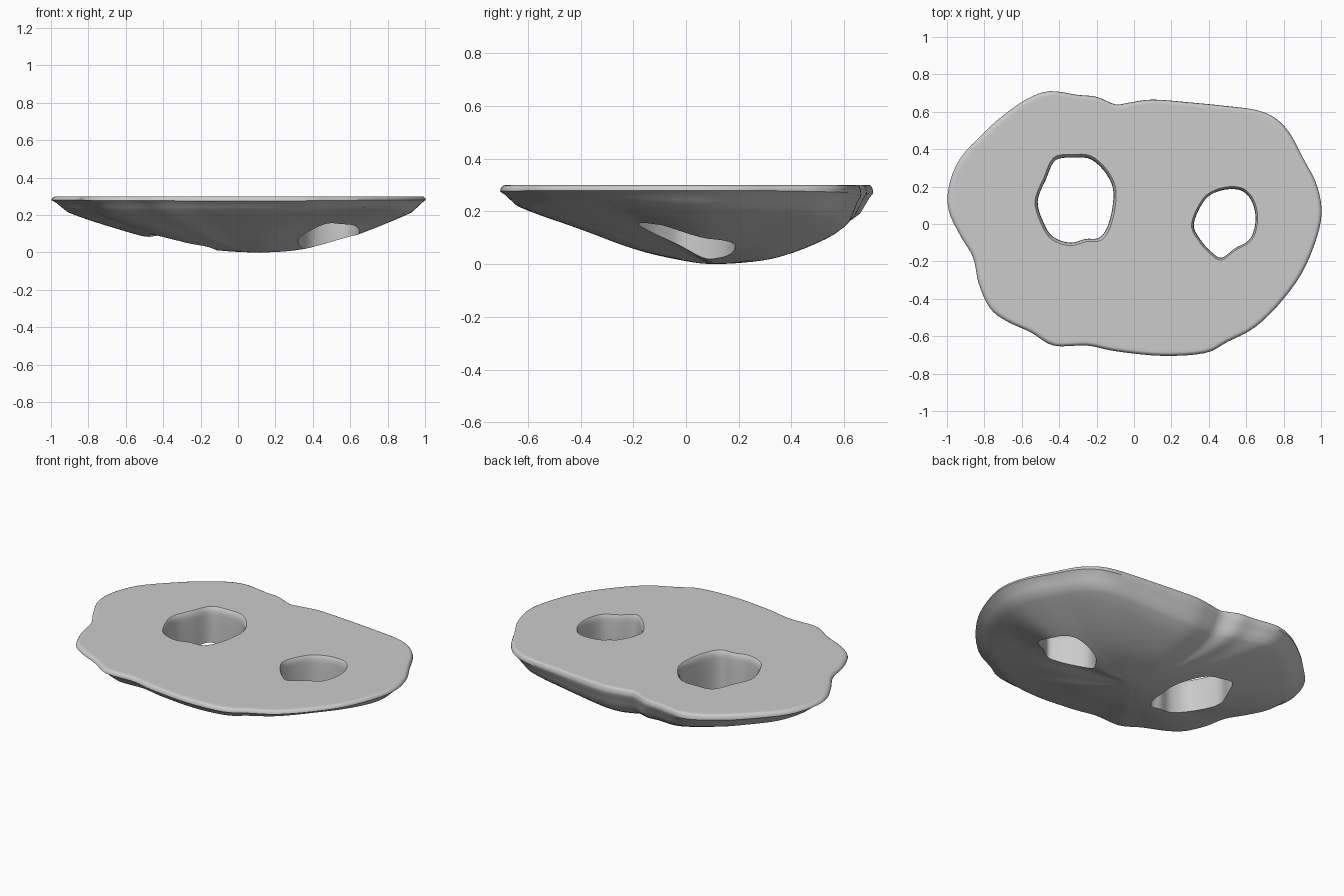
import bpy, bmesh, math
from mathutils import Vector

if "Cube" in bpy.data.objects:
    bpy.data.objects.remove(bpy.data.objects["Cube"])

CENTER = Vector((0.1, 0.1))
TOP = 0.3

OUTLINE = [(1, .02), (.98, .2), (.9, .36), (.83, .49), (.75, .57), (.65, .61), (.5, .63),
           (.3, .65), (.1, .665), (-.02, .65), (-.1, .64), (-.2, .68), (-.3, .69),
           (-.45, .71), (-.57, .67), (-.7, .58), (-.8, .49), (-.93, .35), (-.99, .2),
           (-.99, .07), (-.93, -.06), (-.86, -.18), (-.83, -.32), (-.77, -.45),
           (-.68, -.52), (-.55, -.58), (-.43, -.65), (-.25, -.65), (-.1, -.68),
           (.15, -.705), (.38, -.69), (.5, -.63), (.65, -.55), (.8, -.4), (.92, -.22)]
LEFT_HOLE = [(-.11, .17), (-.15, .27), (-.23, .345), (-.32, .355), (-.42, .34),
             (-.47, .24), (-.515, .12), (-.48, 0), (-.43, -.07), (-.34, -.1),
             (-.26, -.08), (-.18, -.07), (-.13, .02)]
RIGHT_HOLE = [(.65, .02), (.63, .12), (.57, .18), (.47, .18), (.38, .13), (.32, 0),
              (.36, -.09), (.42, -.155), (.47, -.18), (.54, -.13), (.62, -.08)]

# Belly heights from the lowest point to the rim, by compass direction in degrees
STEPS = [0, .2, .4, .6, .8, .92, 1]
BELLY = {0: [0, .008, .04, .095, .165, .215, .28],
         90: [0, .005, .02, .055, .105, .16, .26],
         147: [0, .012, .045, .09, .15, .2, .27],
         180: [0, .012, .045, .1, .165, .215, .28],
         270: [0, .025, .065, .125, .18, .22, .275],
         325: [0, .045, .11, .17, .215, .24, .28]}


def spline(p0, p1, p2, p3, f):
    return 0.5 * (2 * p1 + (p2 - p0) * f + (2 * p0 - 5 * p1 + 4 * p2 - p3) * f * f
                  + (3 * p1 - p0 - 3 * p2 + p3) * f ** 3)


def closed_curve(points, cuts):
    pts = [Vector(p) for p in points]
    n = len(pts)
    return [spline(pts[i - 1], pts[i], pts[(i + 1) % n], pts[(i + 2) % n], k / cuts)
            for i in range(n) for k in range(cuts)]


def profile_height(values, t):
    i = max(k for k in range(len(STEPS) - 1) if STEPS[k] <= t)
    f = (t - STEPS[i]) / (STEPS[i + 1] - STEPS[i])
    before = values[i - 1] if i else values[1]
    after = values[min(i + 2, len(values) - 1)]
    return max(0, spline(before, values[i], values[i + 1], after, f))


def belly_height(direction, t):
    a = math.degrees(math.atan2(direction.y, direction.x)) % 360
    keys = list(BELLY) + [360]
    i = max(k for k in range(len(keys) - 1) if keys[k] <= a)
    f = (a - keys[i]) / (keys[i + 1] - keys[i])
    f = f * f * (3 - 2 * f)
    lo, hi = BELLY[keys[i]], BELLY[keys[i + 1] % 360]
    return profile_height(lo, t) * (1 - f) + profile_height(hi, t) * f


def loft(name, rings):
    bm = bmesh.new()
    loops = [[bm.verts.new(p) for p in ring] for ring in rings]
    n = len(loops[0])
    for a, b in zip(loops, loops[1:]):
        for i in range(n):
            bm.faces.new((a[i], a[(i + 1) % n], b[(i + 1) % n], b[i]))
    bm.faces.new(loops[0][::-1])
    bm.faces.new(loops[-1])
    bmesh.ops.recalc_face_normals(bm, faces=bm.faces)
    mesh = bpy.data.meshes.new(name)
    bm.to_mesh(mesh)
    bm.free()
    obj = bpy.data.objects.new(name, mesh)
    bpy.context.collection.objects.link(obj)
    return obj


# Slab: rounded belly rings, a soft rim and a flat top
edge = [p - CENTER for p in closed_curve(OUTLINE, 4)]
rings = []
for t in [.02, .07, .13, .2, .27, .34, .41, .48, .55, .62, .69, .76, .82, .88, .92, .95, .975, 1]:
    rings.append([(*(CENTER + d * t), belly_height(d, t)) for d in edge])
for k in range(1, 5):
    a = k * math.pi / 8
    rings.append([(*(CENTER + d * (1 - .025 * (1 - math.cos(a)))),
                   belly_height(d, 1) + (TOP - belly_height(d, 1)) * math.sin(a)) for d in edge])
rings.append([(*(CENTER + d * .95), TOP) for d in edge])
slab = loft("slab", rings)


# Two upright holes with softened upper lips
def cut_hole(name, points):
    curve = closed_curve(points, 5)
    mid = sum(curve, Vector((0, 0))) / len(curve)
    levels = [(-.1, 1), (.1, 1), (.2, 1), (.26, 1.005), (.28, 1.02), (.293, 1.045), (.302, 1.08), (.4, 1.08)]
    cutter = loft(name, [[(*(mid + (p - mid) * s), z) for p in curve] for z, s in levels])
    cutter.hide_render = True
    mod = slab.modifiers.new(name, 'BOOLEAN')
    mod.operation = 'DIFFERENCE'
    mod.solver = 'EXACT'
    mod.object = cutter
    bpy.context.view_layer.objects.active = slab
    bpy.ops.object.modifier_apply(modifier=name)
    bpy.data.objects.remove(cutter)


cut_hole("left_hole", LEFT_HOLE)
cut_hole("right_hole", RIGHT_HOLE)

# Smooth shading with crisp hole edges
bpy.ops.object.select_all(action='DESELECT')
slab.select_set(True)
bpy.context.view_layer.objects.active = slab
bpy.ops.object.shade_smooth_by_angle(angle=math.radians(40))
weighted = slab.modifiers.new("even_normals", 'WEIGHTED_NORMAL')
weighted.keep_sharp = True
